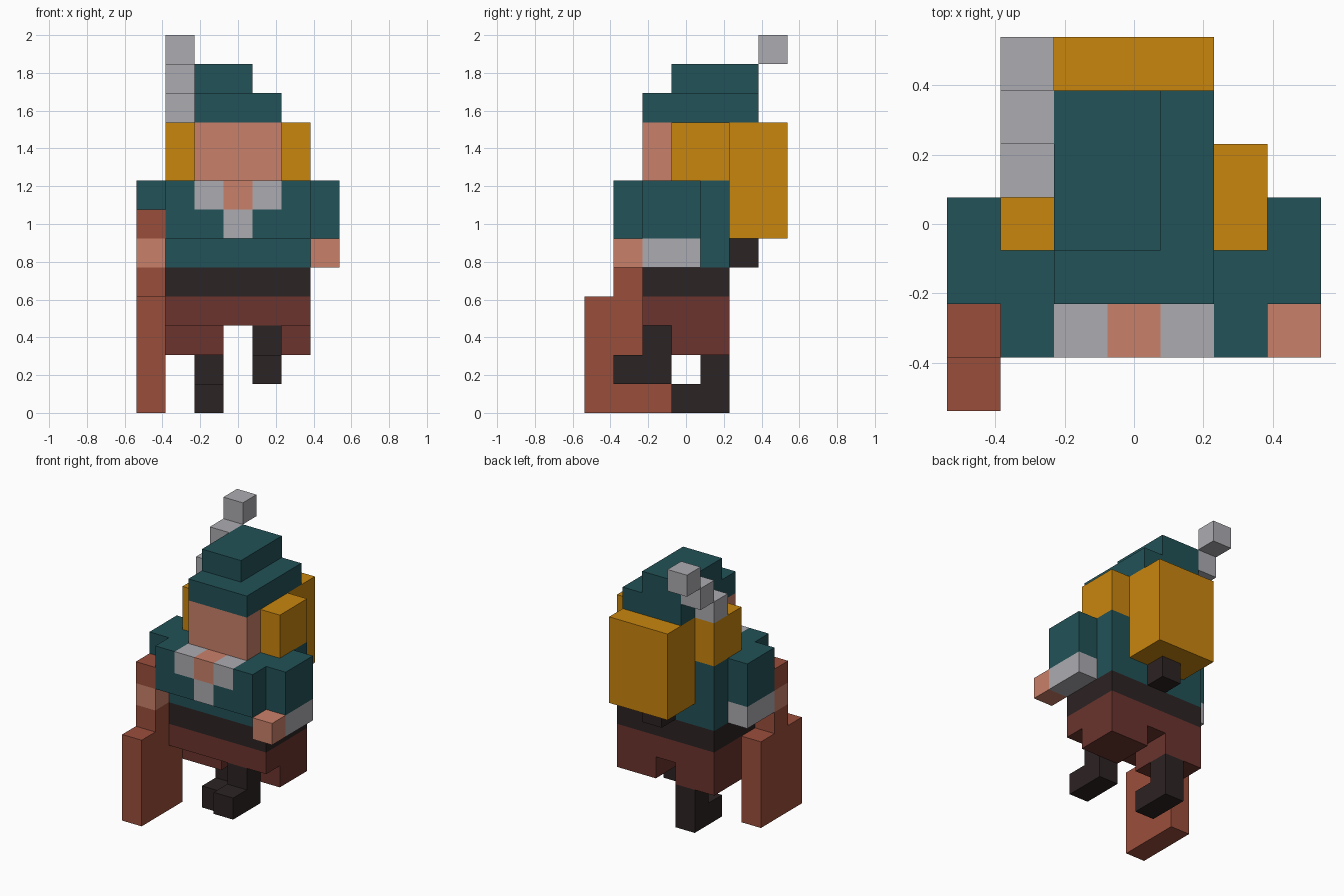
import bpy, bmesh
from mathutils import Matrix, Vector

if "Cube" in bpy.data.objects:
    bpy.data.objects.remove(bpy.data.objects["Cube"])

U = 2 / 13       # size of one block
HALF = 3.5       # blocks from the edge to the centre in x and y


def material(name, rgb):
    def linear(v):
        v /= 255
        return v / 12.92 if v <= 0.04045 else ((v + 0.055) / 1.055) ** 2.4
    m = bpy.data.materials.new(name)
    m.diffuse_color = (*[linear(v) for v in rgb], 1)
    m.use_nodes = True
    m.node_tree.nodes["Principled BSDF"].inputs["Base Color"].default_value = m.diffuse_color
    return m


TEAL = material("teal cloth", (34, 82, 87))
GOLD = material("golden yellow", (201, 134, 15))
SKIN = material("skin", (202, 129, 106))
GREY = material("light grey", (172, 171, 176))
RUST = material("rust red", (154, 78, 59))
BROWN = material("dark red brown", (107, 52, 45))
BLACK = material("dark leather", (44, 35, 35))


def part(name, mat, *boxes):
    """One object from boxes (x0, x1, y0, y1, z0, z1) in block units."""
    bm = bmesh.new()
    for x0, x1, y0, y1, z0, z1 in boxes:
        size = Vector((x1 - x0, y1 - y0, z1 - z0)) * U
        mid = Vector(((x0 + x1) / 2 - HALF, (y0 + y1) / 2 - HALF, (z0 + z1) / 2)) * U
        bmesh.ops.create_cube(bm, size=1, matrix=Matrix.Translation(mid) @ Matrix.Diagonal((*size, 1)))
    me = bpy.data.meshes.new(name)
    bm.to_mesh(me)
    bm.free()
    me.materials.append(mat)
    ob = bpy.data.objects.new(name, me)
    bpy.context.collection.objects.link(ob)
    return ob


# Torso with a jacket front that opens around a shirt
part("torso", TEAL, (1, 6, 2, 5, 5, 8))
part("jacket_front", TEAL, (1, 2, 1, 2, 6, 8), (5, 6, 1, 2, 6, 8),
     (2, 3, 1, 2, 6, 7), (4, 5, 1, 2, 6, 7))
part("shirt_collar", GREY, (2, 3, 1, 2, 7, 8), (4, 5, 1, 2, 7, 8), (3, 4, 1, 2, 6, 7))
part("neck", SKIN, (3, 4, 1, 2, 7, 8))

# Arms, the same on both sides
for side, x in (("left", 0), ("right", 6)):
    part(side + "_sleeve", TEAL, (x, x + 1, 2, 4, 6, 8))
    part(side + "_cuff", GREY, (x, x + 1, 2, 4, 5, 6))
    part(side + "_hand", SKIN, (x, x + 1, 1, 2, 5, 6))

# Belt and trousers
part("belt", BLACK, (1, 6, 2, 5, 4, 5))
part("belt_knot", BLACK, (3, 4, 5, 6, 5, 6))
part("trousers", BROWN, (1, 6, 2, 5, 3, 4))
for side, x in (("left", 1), ("right", 4)):
    part(side + "_trouser_leg", BROWN, (x, x + 2, 3, 5, 2, 3))

# Boots in a walking pose
part("planted_boot", BLACK, (2, 3, 4, 5, 1, 2), (2, 3, 3, 5, 0, 1))
part("raised_boot", BLACK, (4, 5, 2, 3, 2, 3), (4, 5, 1, 3, 1, 2))

# Head and hair
part("head", SKIN, (2, 5, 2, 5, 8, 10))
for side, x in (("left", 1), ("right", 5)):
    part(side + "_hair", GOLD, (x, x + 1, 3, 5, 8, 10))
part("back_hair", GOLD, (2, 5, 5, 7, 6, 10))

# Stepped hat with a feather sweeping up and back
part("hat_brim", TEAL, (2, 5, 2, 6, 10, 11))
part("hat_crown", TEAL, (2, 4, 3, 6, 11, 12))
part("feather", GREY, *[(1, 2, 4 + i, 5 + i, 10 + i, 11 + i) for i in range(3)])

# Club held in the left-side hand
part("club_handle", RUST, (0, 1, 1, 2, 4, 5), (0, 1, 1, 2, 6, 7))
part("club_head", RUST, (0, 1, 0, 3, 0, 4))
